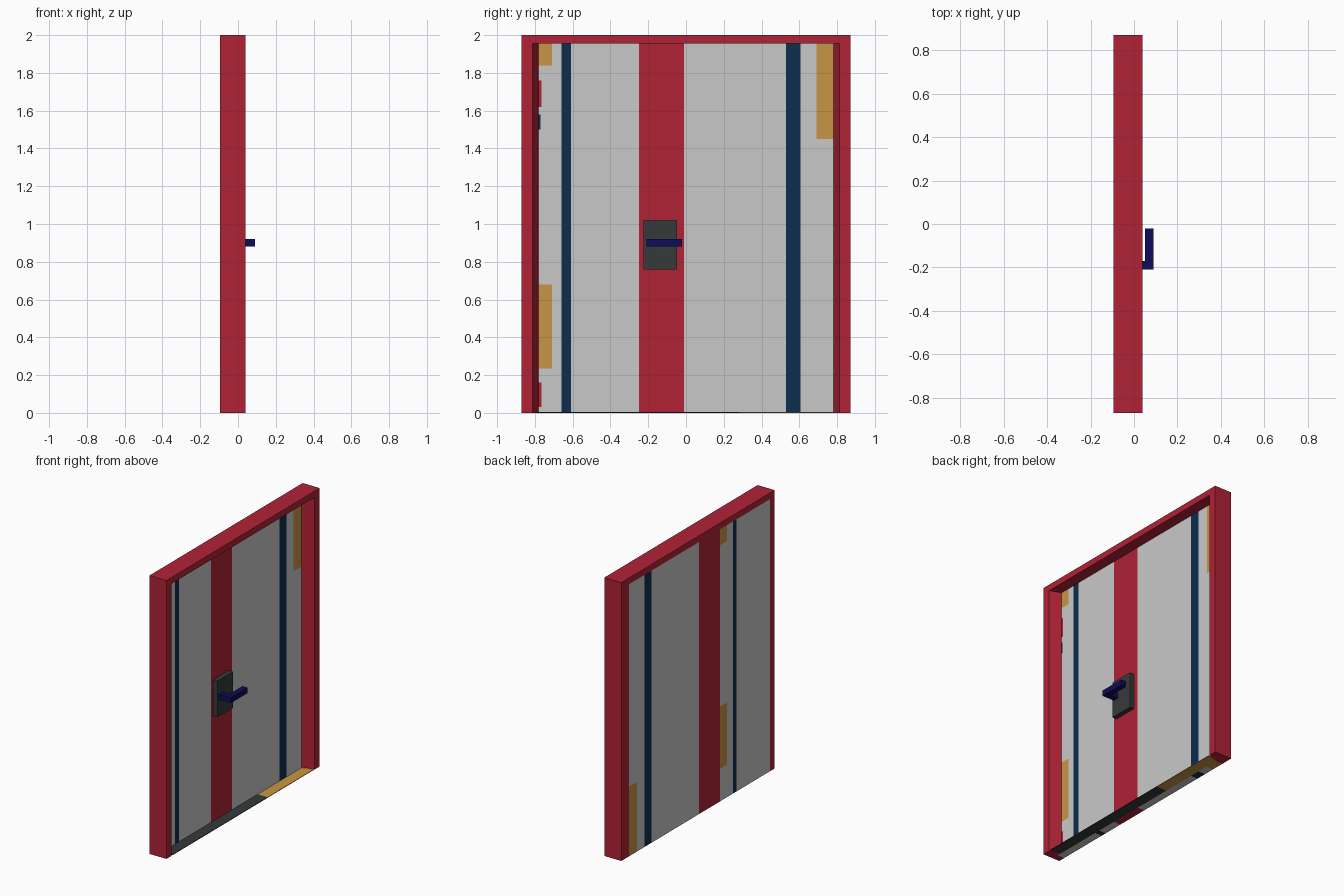
import bpy, bmesh
from mathutils import Vector

if "Cube" in bpy.data.objects:
    bpy.data.objects.remove(bpy.data.objects["Cube"])


def srgb(h):
    out = []
    for i in (0, 2, 4):
        c = int(h[i:i + 2], 16) / 255
        out.append(c / 12.92 if c <= 0.04045 else ((c + 0.055) / 1.055) ** 2.4)
    return (*out, 1)


def material(name, h):
    m = bpy.data.materials.new(name)
    m.diffuse_color = srgb(h)
    m.use_nodes = True
    m.node_tree.nodes["Principled BSDF"].inputs["Base Color"].default_value = m.diffuse_color
    return m


RED = material("red paint", "B02235")
WHITE = material("pale grey panel", "C9C9C9")
BLUE = material("dark blue stripe", "0D2D4D")
TAN = material("tan patch", "C99545")
NAVY = material("navy handle", "0E0C58")
DARK = material("charcoal metal", "353A3A")


def finish(name, bm, mats):
    bmesh.ops.recalc_face_normals(bm, faces=bm.faces)
    me = bpy.data.meshes.new(name)
    bm.to_mesh(me)
    bm.free()
    for m in mats:
        me.materials.append(m)
    ob = bpy.data.objects.new(name, me)
    bpy.context.collection.objects.link(ob)
    return ob


def box_bm(x, y, z):
    bm = bmesh.new()
    bmesh.ops.create_cube(bm, size=1)
    for v in bm.verts:
        v.co = [(a[0] + a[1]) / 2 + c * (a[1] - a[0]) for a, c in zip((x, y, z), v.co)]
    return bm


def box(name, x, y, z, mat):
    return finish(name, box_bm(x, y, z), [mat])


def prism(name, pts, z0, z1, mat):
    bm = bmesh.new()
    f = bm.faces.new([bm.verts.new((x, y, z0)) for x, y in pts])
    r = bmesh.ops.extrude_face_region(bm, geom=[f])
    vs = [g for g in r["geom"] if isinstance(g, bmesh.types.BMVert)]
    bmesh.ops.translate(bm, vec=(0, 0, z1 - z0), verts=vs)
    return finish(name, bm, [mat])


BACK, FACE, FRONT = -0.095, -0.04, 0.04
TOP = 1.955

# Frame: two jambs with flared reveals, and the lintel
prism("jamb_right", [(FRONT, 0.87), (BACK, 0.87), (BACK, 0.78), (FACE, 0.78),
                     (FRONT, 0.813)], 0, TOP, RED)
prism("jamb_left", [(FRONT, -0.87), (BACK, -0.87), (BACK, -0.82), (FACE, -0.82),
                    (FACE, -0.78), (FRONT, -0.813)], 0, TOP, RED)
box("lintel", (BACK, FRONT), (-0.87, 0.87), (TOP, 2), RED)

# Door leaf: painted areas as (material slot, y range, z range)
front_paint = [
    (1, -0.25, -0.01, 0, TOP),
    (2, -0.66, -0.61, 0, TOP),
    (2, 0.53, 0.605, 0, TOP),
    (3, -0.82, -0.71, 0.235, 0.68),
    (3, -0.82, -0.71, 1.84, TOP),
    (3, 0.69, 0.78, 1.45, TOP),
    (1, -0.82, -0.765, 0.03, 0.16),
    (1, -0.82, -0.765, 1.62, 1.76),
    (2, -0.82, -0.77, 1.5, 1.58),
]
back_paint = [
    (1, -0.25, -0.01, 0, TOP),
    (2, -0.44, -0.40, 0, TOP),
    (2, 0.53, 0.605, 0, TOP),
    (3, -0.33, -0.25, 0.235, 0.68),
    (3, -0.33, -0.25, 1.84, TOP),
    (3, 0.69, 0.78, 0, 0.5),
]
bm = box_bm((BACK, FACE), (-0.82, 0.78), (0, TOP))
every = front_paint + back_paint
for axis, vals in ((1, {v for a in every for v in a[1:3]}),
                   (2, {v for a in every for v in a[3:5]})):
    for v in sorted(vals):
        co, no = Vector((0, 0, 0)), Vector((0, 0, 0))
        co[axis], no[axis] = v, 1
        bmesh.ops.bisect_plane(bm, geom=bm.verts[:] + bm.edges[:] + bm.faces[:],
                               plane_co=co, plane_no=no, dist=1e-5)
bm.normal_update()
for f in bm.faces:
    c = f.calc_center_median()
    for slot, y0, y1, z0, z1 in (front_paint if f.normal.x > 0.5 else back_paint):
        if y0 < c.y < y1 and z0 <= c.z <= z1:
            f.material_index = slot
finish("door_leaf", bm, [WHITE, RED, BLUE, TAN])

# Threshold strip, charcoal then tan
box("threshold_dark", (FACE, FRONT), (-0.80, 0.28), (0, 0.004), DARK)
box("threshold_tan", (FACE, FRONT), (0.28, 0.80), (0, 0.004), TAN)

# Lock plate and lever handle
box("lock_plate", (FACE, -0.005), (-0.225, -0.048), (0.76, 1.02), DARK)
box("handle_stem", (-0.005, 0.05), (-0.21, -0.17), (0.88, 0.92), NAVY)
box("handle_lever", (0.05, 0.09), (-0.21, -0.02), (0.88, 0.92), NAVY)
